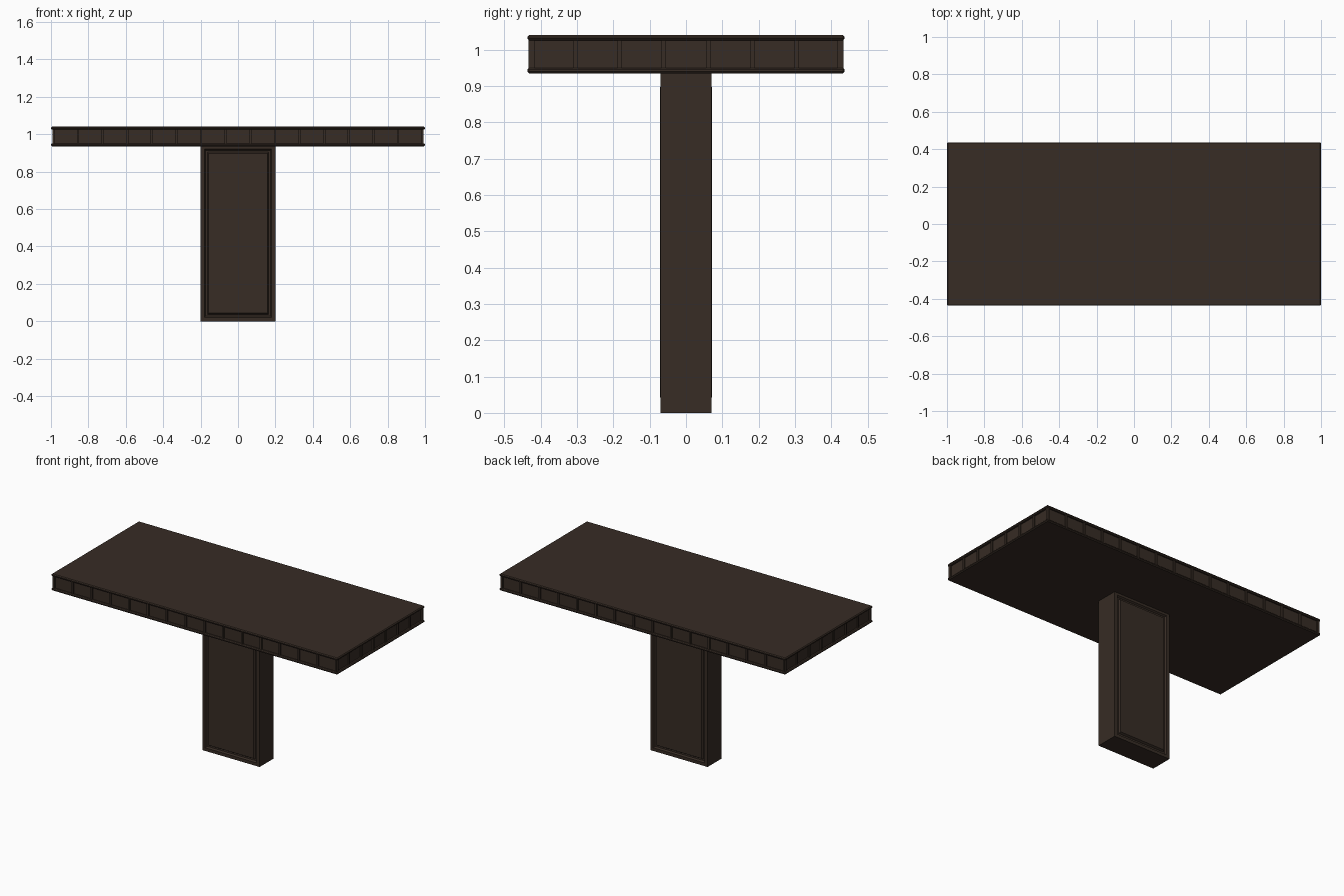
import bpy, bmesh
from mathutils import Matrix, Vector

if "Cube" in bpy.data.objects:
    bpy.data.objects.remove(bpy.data.objects["Cube"])

wood = bpy.data.materials.new("dark_wood")
wood.diffuse_color = (0.038, 0.025, 0.018, 1)
wood.use_nodes = True
wood.node_tree.nodes["Principled BSDF"].inputs["Base Color"].default_value = wood.diffuse_color


def add_box(bm, lo, hi):
    lo, hi = Vector(lo), Vector(hi)
    m = Matrix.Translation((lo + hi) / 2) @ Matrix.Diagonal((*(hi - lo), 1))
    bmesh.ops.create_cube(bm, size=1, matrix=m)


def finish(name, bm):
    me = bpy.data.meshes.new(name)
    bm.normal_update()
    bm.to_mesh(me)
    bm.free()
    ob = bpy.data.objects.new(name, me)
    bpy.context.collection.objects.link(ob)
    me.materials.append(wood)
    return ob


X, Y = 1.0, 0.437
Z0, Z1 = 0.935, 1.04

# Top and bottom boards with a slim bevelled rim
for name, a, b in (("top_board", 1.025, Z1), ("bottom_board", Z0, 0.95)):
    bm = bmesh.new()
    add_box(bm, (-X, -Y, a), (X, Y, b))
    ob = finish(name, bm)
    bev = ob.modifiers.new("bevel", 'BEVEL')
    bev.width = 0.005
    bev.segments = 1

# Recessed core between the boards
bm = bmesh.new()
add_box(bm, (-X + 0.015, -Y + 0.013, 0.945), (X - 0.015, Y - 0.013, 1.03))
finish("apron_core", bm)


# Stiles dividing the edge into small panels
def stiles(name, count, half, axis, inner, outer):
    bm = bmesh.new()
    w = 0.006
    for i in range(count + 1):
        c = -half + w + i * 2 * (half - w) / count
        for s in (-1, 1):
            p, q = sorted((s * inner, s * outer))
            if axis == 0:
                add_box(bm, (c - w, p, 0.946), (c + w, q, 1.029))
            else:
                add_box(bm, (p, c - w, 0.946), (q, c + w, 1.029))
    finish(name, bm)


stiles("long_side_stiles", 15, X - 0.007, 0, Y - 0.02, Y - 0.004)
stiles("short_side_stiles", 7, Y - 0.004, 1, X - 0.02, X - 0.007)

# Pedestal with a grooved raised panel on front and back
bm = bmesh.new()
add_box(bm, (-0.2, -0.07, 0), (0.2, 0.07, 0.94))
bm.normal_update()
for face in [f for f in bm.faces if abs(f.normal.y) > 0.9]:
    for thick, depth in ((0.02, 0), (0.007, -0.01), (0.009, 0), (0.007, 0.0115)):
        bmesh.ops.inset_region(bm, faces=[face], thickness=thick, depth=depth,
                               use_even_offset=True)
        bm.normal_update()
finish("pedestal", bm)
